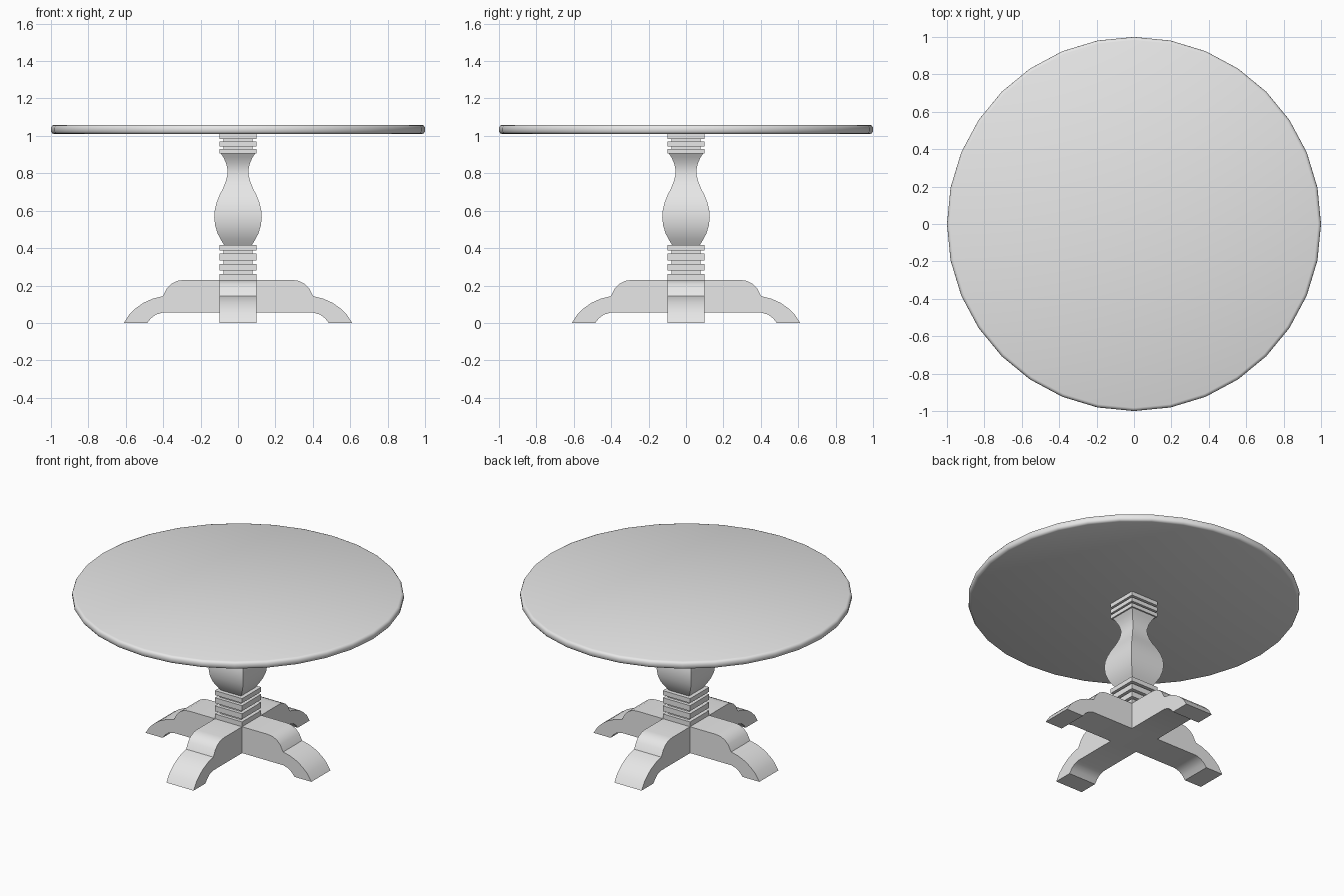
import bpy
import bmesh
from math import pi

cube = bpy.data.objects.get("Cube")
if cube:
    bpy.data.objects.remove(cube, do_unlink=True)

grey = bpy.data.materials.new("light_grey")
grey.use_nodes = True
colour = (0.8, 0.8, 0.8, 1)
grey.diffuse_color = colour
grey.node_tree.nodes["Principled BSDF"].inputs["Base Color"].default_value = colour


def finish(bm, name, angle=0.6):
    """Turn a bmesh into a named, shaded object."""
    bmesh.ops.recalc_face_normals(bm, faces=bm.faces)
    mesh = bpy.data.meshes.new(name)
    bm.to_mesh(mesh)
    bm.free()
    mesh.materials.append(grey)
    obj = bpy.data.objects.new(name, mesh)
    bpy.context.collection.objects.link(obj)
    bpy.ops.object.select_all(action="DESELECT")
    obj.select_set(True)
    bpy.context.view_layer.objects.active = obj
    bpy.ops.object.shade_smooth_by_angle(angle=angle)
    return obj


def loft(name, rings, sides, angle=0.6, square=False):
    """Stack (radius, z) rings; square rings use half the side as radius."""
    bm = bmesh.new()
    loops = []
    for r, z in rings:
        circle = bmesh.ops.create_circle(bm, segments=sides, radius=r * (2 ** 0.5 if square else 1))
        verts = circle["verts"]
        if square:
            bmesh.ops.rotate(bm, verts=verts, matrix=Matrix.Rotation(pi / 4, 3, "Z"))
        bmesh.ops.translate(bm, verts=verts, vec=(0, 0, z))
        loops.append(verts)
    for low, high in zip(loops, loops[1:]):
        for i in range(sides):
            j = (i + 1) % sides
            bm.faces.new((low[i], low[j], high[j], high[i]))
    bm.faces.new(loops[0])
    bm.faces.new(loops[-1])
    return finish(bm, name, angle)


def beam(name, outline, turn):
    """Extrude a side outline (x, z) across the width of a leg."""
    bm = bmesh.new()
    face = bm.faces.new([bm.verts.new((x, -0.1, z)) for x, z in outline])
    side = bmesh.ops.extrude_face_region(bm, geom=[face])["geom"]
    moved = [v for v in side if isinstance(v, bmesh.types.BMVert)]
    bmesh.ops.translate(bm, verts=moved, vec=(0, 0.2, 0))
    bmesh.ops.rotate(bm, verts=bm.verts, matrix=Matrix.Rotation(turn, 3, "Z"))
    return finish(bm, name)


from mathutils import Matrix

# Round top with a softened rim
loft("table_top", [(0.983, 1.01), (0.993, 1.014), (0.999, 1.023), (1, 1.035),
                   (0.999, 1.046), (0.993, 1.055), (0.983, 1.059)], 32, 0.9)

# Square column: stacked collars joined by grooves, and a curved baluster between
lower = [(0.225, 0.262), (0.28, 0.316), (0.334, 0.37), (0.387, 0.417)]
upper = [(0.905, 0.931), (0.943, 0.97), (0.984, 1.012)]


def collars(name, bands):
    rings = []
    for low, high in bands:
        rings += [(0.078, low), (0.1, low), (0.1, high), (0.078, high)]
    loft(name, rings, 4, square=True)


collars("lower_collars", lower)
collars("upper_collars", upper)
loft("baluster", [(0.073, 0.415), (0.092, 0.445), (0.11, 0.48), (0.122, 0.52),
                  (0.127, 0.565), (0.124, 0.605), (0.114, 0.645), (0.098, 0.685),
                  (0.08, 0.72), (0.066, 0.755), (0.057, 0.79), (0.056, 0.82),
                  (0.064, 0.855), (0.078, 0.885), (0.092, 0.907)], 4, square=True)

# Crossed feet: one full beam and two legs butted against it
upper_edge = [(0.29, 0.23), (0.325, 0.225), (0.355, 0.21), (0.38, 0.185),
              (0.402, 0.143), (0.455, 0.13), (0.505, 0.108), (0.545, 0.08),
              (0.58, 0.047), (0.61, 0)]
lower_edge = [(0.485, 0), (0.465, 0.025), (0.44, 0.044), (0.405, 0.055)]
half = upper_edge + lower_edge
beam("foot_beam", half + [(-x, z) for x, z in reversed(half)], 0)
leg = [(0.1, 0.23)] + half + [(0.1, 0.055)]
beam("front_leg", leg, -pi / 2)
beam("back_leg", leg, pi / 2)
